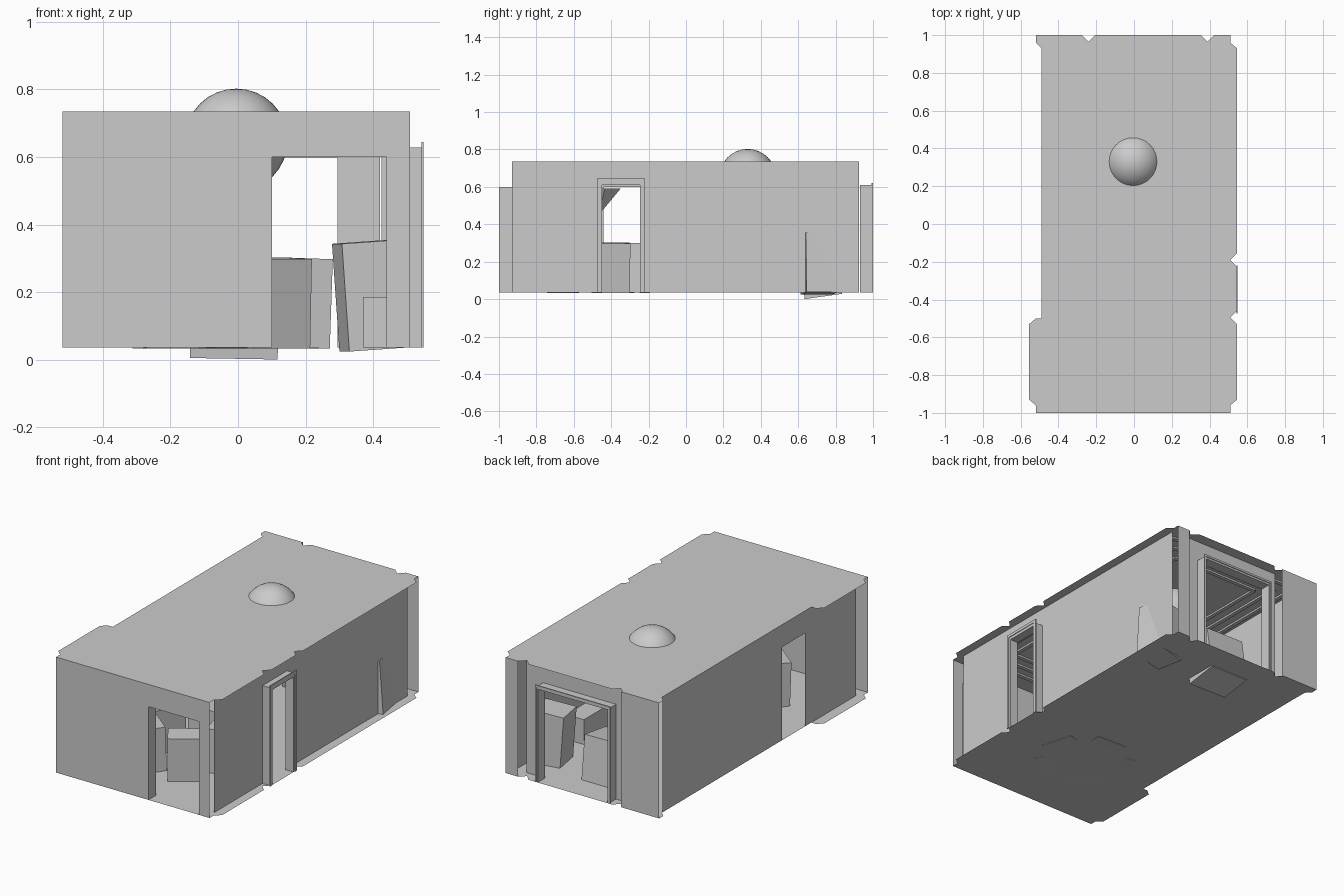
import bpy, bmesh, math
from mathutils import Matrix

if "Cube" in bpy.data.objects:
    bpy.data.objects.remove(bpy.data.objects["Cube"])

FLOOR, CEIL = 0.035, 0.735


def finish(name, bm):
    mesh = bpy.data.meshes.new(name)
    bm.to_mesh(mesh)
    bm.free()
    ob = bpy.data.objects.new(name, mesh)
    bpy.context.collection.objects.link(ob)
    return ob


def sheet(name, points):
    """One flat polygon."""
    bm = bmesh.new()
    bm.faces.new([bm.verts.new(p) for p in points])
    return finish(name, bm)


def box(name, center, size, rot=(0, 0, 0)):
    bm = bmesh.new()
    bmesh.ops.create_cube(bm, size=1, matrix=Matrix.Diagonal((*size, 1)))
    ob = finish(name, bm)
    ob.location = center
    ob.rotation_euler = [math.radians(a) for a in rot]
    return ob


def span(name, lo, hi):
    return box(name, [(a + b) / 2 for a, b in zip(lo, hi)],
               [b - a for a, b in zip(lo, hi)])


def wall(name, axis, at, a, b, door=None, top=CEIL):
    """Upright sheet from a to b, with an optional (left, right, top) doorway."""
    prof = [(a, FLOOR)]
    if door:
        l, r, h = door
        prof += [(l, FLOOR), (l, h), (r, h), (r, FLOOR)]
    prof += [(b, FLOOR), (b, top), (a, top)]
    return sheet(name, [(at, u, z) if axis == 'x' else (u, at, z) for u, z in prof])


def door_frame(name, axis, d0, d1, l, r, top, t):
    """Two jambs and a lintel, d0..d1 deep, outer width l..r."""
    parts = [(l, l + t, FLOOR, top), (r - t, r, FLOOR, top), (l + t, r - t, top - t, top)]
    for i, (u0, u1, z0, z1) in enumerate(parts):
        lo, hi = (d0, u0, z0), (d1, u1, z1)
        if axis == 'y':
            lo, hi = (u0, d0, z0), (u1, d1, z1)
        span(f"{name}_{i}", lo, hi)


# floor and roof share one notched outline
outline = [(-.52, -1), (.51, -1), (.51, -.96), (.545, -.93),
           (.545, -.53), (.51, -.495), (.545, -.46),
           (.545, -.225), (.51, -.19), (.545, -.155),
           (.545, .93), (.51, .96), (.51, 1),
           (.425, 1), (.39, .965), (.355, 1),
           (-.205, 1), (-.24, .965), (-.275, 1), (-.52, 1),
           (-.52, .96), (-.49, .93), (-.49, -.5), (-.52, -.5),
           (-.555, -.53), (-.555, -.93), (-.52, -.96)]
for name, z in (("floor", FLOOR), ("roof", CEIL)):
    sheet(name, [(x, y, z) for x, y in outline])

# walls
wall("front_wall", 'y', -1, -.52, .51, (.10, .44, .60))
wall("right_wall", 'x', .49, -.93, .925, (-.45, -.24, .62))
wall("left_wall", 'x', -.49, -.93, .925, (-.44, -.22, .60))
wall("back_wall", 'y', .93, -.27, .42, (-.17, .295, .60))
wall("back_panel_left", 'y', 1, -.52, -.265)
wall("back_panel_right", 'y', 1, .425, .51)

# front doorway reveals
for x in (.10, .44):
    wall("front_jamb", 'x', x, -1, -.93, top=.60)
sheet("front_lintel", [(.10, -1, .6), (.44, -1, .6), (.44, -.93, .6), (.10, -.93, .6)])

# projecting door frames with a thin outer trim
door_frame("side_frame", 'x', .49, .545, -.465, -.23, .628, .017)
door_frame("side_trim", 'x', .543, .549, -.475, -.22, .645, .017)
door_frame("back_frame", 'y', .93, .995, -.182, .307, .61, .012)
door_frame("back_trim", 'y', .993, 1.0, -.19, .313, .622, .012)

# stepped ceiling trim
for i in range(3):
    w, h = .45 - .08 * i, .88 - .08 * i
    for s in (-1, 1):
        span(f"ceiling_trim_long_{i}", (s * w - .012, -h, .722), (s * w + .012, h, .733))
        span(f"ceiling_trim_short_{i}", (-w, s * h - .012, .722), (w, s * h + .012, .733))

# roof dome, a ball set through the ceiling
bm = bmesh.new()
bmesh.ops.create_uvsphere(bm, u_segments=32, v_segments=16, radius=.1525)
for f in bm.faces:
    f.smooth = True
dome = finish("roof_dome", bm)
dome.location = (-.005, .33, .65)

# ring of five leaning seats
for i in range(5):
    a = math.radians(15 + 72 * i)
    seat = box(f"seat_{i}", (0, 0, 0), (.13, .20, .265))
    seat.matrix_world = (Matrix.Translation((-.02 + .215 * math.cos(a), -.465 + .205 * math.sin(a), .167))
                         @ Matrix.Rotation(a, 4, 'Z') @ Matrix.Rotation(math.radians(2), 4, 'Y'))

# hanging lamp above the seats
bm = bmesh.new()
bmesh.ops.create_cone(bm, cap_ends=True, segments=5, radius1=.02, radius2=.12, depth=.12)
lamp = finish("hanging_lamp", bm)
lamp.location = (-.03, -.47, .53)
span("lamp_stem", (-.04, -.48, .59), (-.02, -.46, CEIL))

# tumbled crates at the back
box("tall_crate", (.40, .71, .19), (.195, .17, .32), (0, -4, 10))
box("low_crate", (-.01, .715, .15), (.26, .20, .27), (8, 1, 0))
span("small_crate", (.37, .15, FLOOR), (.488, .45, .185))
